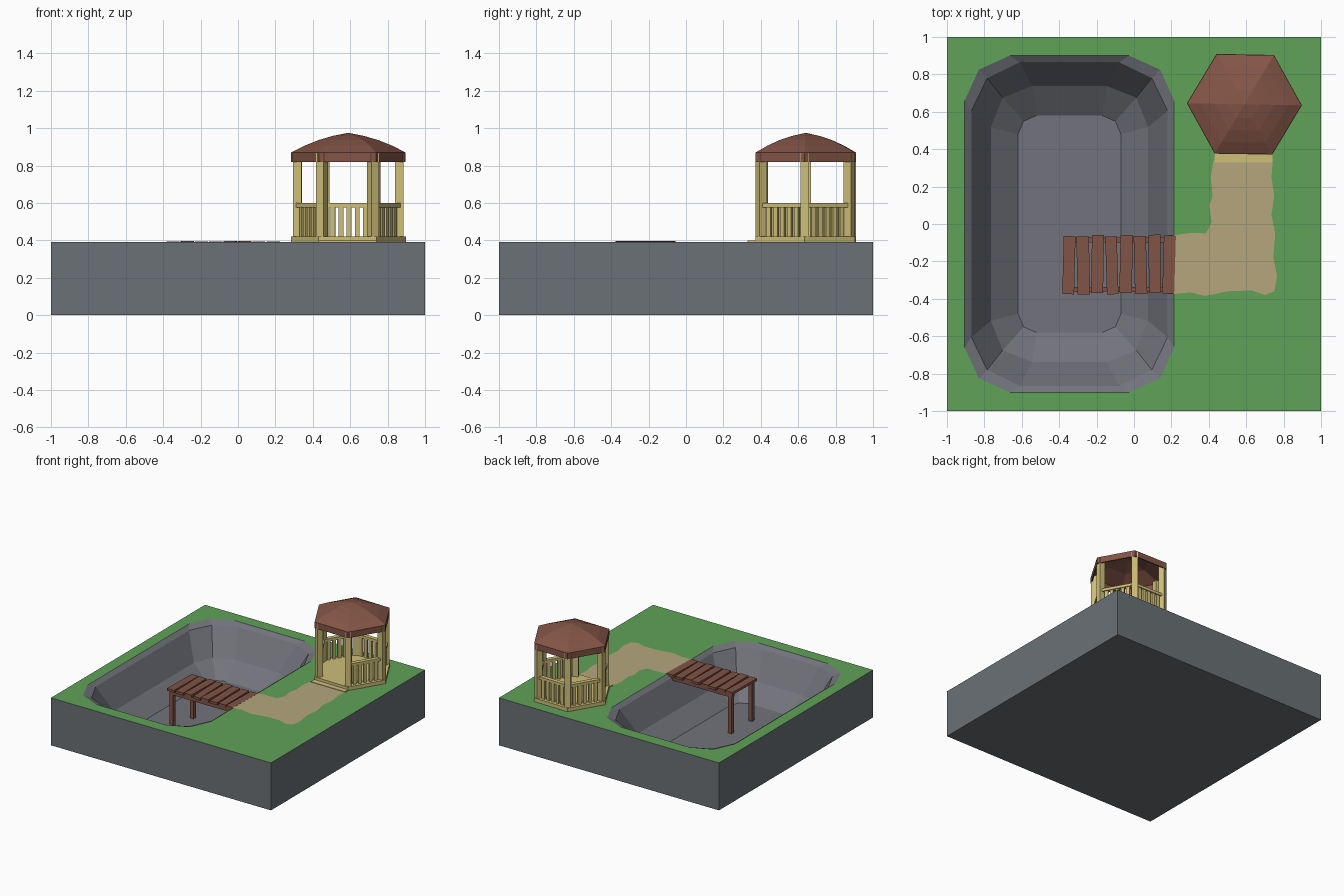
import bpy, bmesh, math, random
from mathutils import Vector, Matrix

if "Cube" in bpy.data.objects:
    bpy.data.objects.remove(bpy.data.objects["Cube"])

random.seed(4)

def mat(name, rgb):
    m = bpy.data.materials.new(name)
    m.diffuse_color = (*rgb, 1)
    m.use_nodes = True
    m.node_tree.nodes["Principled BSDF"].inputs["Base Color"].default_value = m.diffuse_color
    return m

STONE = mat("slate stone", (0.145, 0.165, 0.18))
POND = mat("pond stone", (0.17, 0.175, 0.20))
GRASS = mat("grass green", (0.115, 0.36, 0.095))
PATH = mat("sand path", (0.46, 0.38, 0.20))
EDGE = mat("path border", (0.31, 0.24, 0.19))
CREAM = mat("cream wood", (0.62, 0.52, 0.19))
ROOF = mat("roof brown", (0.23, 0.09, 0.062))
DOCK = mat("dock brown", (0.22, 0.088, 0.06))

def finish(name, bm, *mats, fix=True):
    if fix:
        bmesh.ops.recalc_face_normals(bm, faces=bm.faces[:])
    me = bpy.data.meshes.new(name)
    bm.to_mesh(me)
    bm.free()
    for m in mats:
        me.materials.append(m)
    ob = bpy.data.objects.new(name, me)
    bpy.context.collection.objects.link(ob)
    return ob

def box(bm, c, s, rot=0.0):
    m = Matrix.Translation(c) @ Matrix.Rotation(rot, 4, 'Z') @ Matrix.Diagonal((*s, 1))
    return bmesh.ops.create_cube(bm, size=1, matrix=m)["verts"]

# ---- ground block with sunken pond basin
TOP = 0.39
bm = bmesh.new()
corners = [(1, 1), (-1, 1), (-1, -1), (1, -1)]

def pond_ring(hx, hy, c, d, z):
    vs = []
    for i, (sx, sy) in enumerate(corners):
        pts = [(hx, hy - c), (hx - d, hy - d), (hx - c, hy)]
        if i % 2:
            pts.reverse()
        vs += [bm.verts.new((-0.345 + sx * x, sy * y, z)) for x, y in pts]
    return vs

rings = [pond_ring(0.56, 0.90, 0.24, 0.075, TOP),
         pond_ring(0.525, 0.865, 0.26, 0.085, 0.365),
         pond_ring(0.42, 0.738, 0.22, 0.063, 0.16),
         pond_ring(0.275, 0.58, 0.10, 0.03, 0.05)]
for a, b in zip(rings, rings[1:]):
    for i in range(12):
        j = (i + 1) % 12
        bm.faces.new((a[i], a[j], b[j], b[i])).material_index = 2
bm.faces.new(rings[-1]).material_index = 2
up = [bm.verts.new((x, y, TOP)) for x, y in corners]
low = [bm.verts.new((x, y, 0)) for x, y in corners]
r = rings[0]
for k in range(4):
    n = (k + 1) % 4
    a, b, c = r[3 * k:3 * k + 3]
    for f in ((up[k], b, a), (up[k], c, b), (up[k], up[n], r[3 * n], c)):
        bm.faces.new(f).material_index = 1
    bm.faces.new((up[k], up[n], low[n], low[k]))
bm.faces.new(low)
finish("ground_block", bm, STONE, GRASS, POND)

# ---- wobbly sand path with a sloped border
outline = [(0.425, 0.34), (0.41, 0.25), (0.42, 0.15), (0.403, 0.10), (0.415, 0.01),
           (0.385, -0.05), (0.30, -0.048), (0.212, -0.06), (0.212, -0.375), (0.30, -0.365),
           (0.38, -0.385), (0.50, -0.36), (0.63, -0.355), (0.70, -0.38), (0.75, -0.36),
           (0.765, -0.28), (0.745, -0.18), (0.755, -0.05), (0.735, 0.05), (0.75, 0.15),
           (0.735, 0.25), (0.742, 0.34)]
bm = bmesh.new()
face = bm.faces.new([bm.verts.new((x, y, TOP + 0.001)) for x, y in outline])
face.normal_update()
rim = bmesh.ops.inset_region(bm, faces=[face], thickness=0.02, use_even_offset=True)["faces"]
for f in rim:
    f.material_index = 1
for v in face.verts:
    v.co.z = TOP + 0.004
if face.normal.z < 0:
    bmesh.ops.reverse_faces(bm, faces=bm.faces[:])
bmesh.ops.triangulate(bm, faces=[face])
finish("sand_path", bm, PATH, EDGE, fix=False)

# ---- dock: crooked planks, side beams, two end posts
bm = bmesh.new()
for i in range(8):
    x = -0.348 + i * 0.0765
    c = (x, -0.217 + random.uniform(-0.006, 0.006), 0.386 + random.uniform(-0.002, 0.002))
    box(bm, c, (random.uniform(0.060, 0.068), 0.31, 0.02), random.uniform(-0.035, 0.035))
finish("dock_planks", bm, DOCK)
bm = bmesh.new()
for y in (-0.085, -0.35):
    box(bm, (-0.09, y, 0.361), (0.56, 0.028, 0.03))
    box(bm, (-0.35, y, 0.205), (0.03, 0.03, 0.33))
finish("dock_frame", bm, DOCK)

# ---- gazebo (hexagon, corners on +-x, open towards -y)
CX, CY = 0.59, 0.64
ROT = math.radians(-1)

def hexpt(rad, k, z):
    a = ROT + k * math.pi / 3
    return Vector((CX + rad * math.cos(a), CY + rad * math.sin(a), z))

def hex_lathe(name, profile, material):
    bm = bmesh.new()
    prev = None
    for rad, z in profile:
        if rad == 0:
            cur = [bm.verts.new((CX, CY, z))] * 6
        else:
            cur = [bm.verts.new(hexpt(rad, k, z)) for k in range(6)]
        if prev:
            for k in range(6):
                j = (k + 1) % 6
                bm.faces.new(list(dict.fromkeys((prev[k], prev[j], cur[j], cur[k]))))
        prev = cur
    return finish(name, bm, material)

hex_lathe("gazebo_floor", [(0, 0.385), (0.308, 0.385), (0.308, 0.42), (0, 0.42)], CREAM)
hex_lathe("gazebo_roof", [(0, 0.975), (0.085, 0.958), (0.16, 0.936), (0.235, 0.906),
                          (0.306, 0.87), (0.306, 0.82), (0.294, 0.82), (0.294, 0.862),
                          (0.155, 0.925), (0, 0.962)], ROOF)

# low step at the entrance
bm = bmesh.new()
box(bm, (0.585, 0.36, 0.39), (0.31, 0.06, 0.016))
finish("gazebo_step", bm, CREAM)

# corner posts
bm = bmesh.new()
for k in range(6):
    box(bm, hexpt(0.272, k, 0.642), (0.046, 0.046, 0.45), ROT + k * math.pi / 3)
finish("gazebo_posts", bm, CREAM)

# railings on every side but the entrance (side 4)
bm = bmesh.new()
for k in (0, 1, 2, 3, 5):
    a, b = hexpt(0.272, k, 0), hexpt(0.272, k + 1, 0)
    ang = math.atan2(b.y - a.y, b.x - a.x)
    mid = (a + b) / 2
    box(bm, (mid.x, mid.y, 0.588), (0.25, 0.034, 0.022), ang)
    for t in (0.18, 0.34, 0.50, 0.66, 0.82):
        p = a.lerp(b, t)
        box(bm, (p.x, p.y, 0.50), (0.026, 0.018, 0.165), ang)
finish("gazebo_railings", bm, CREAM)
